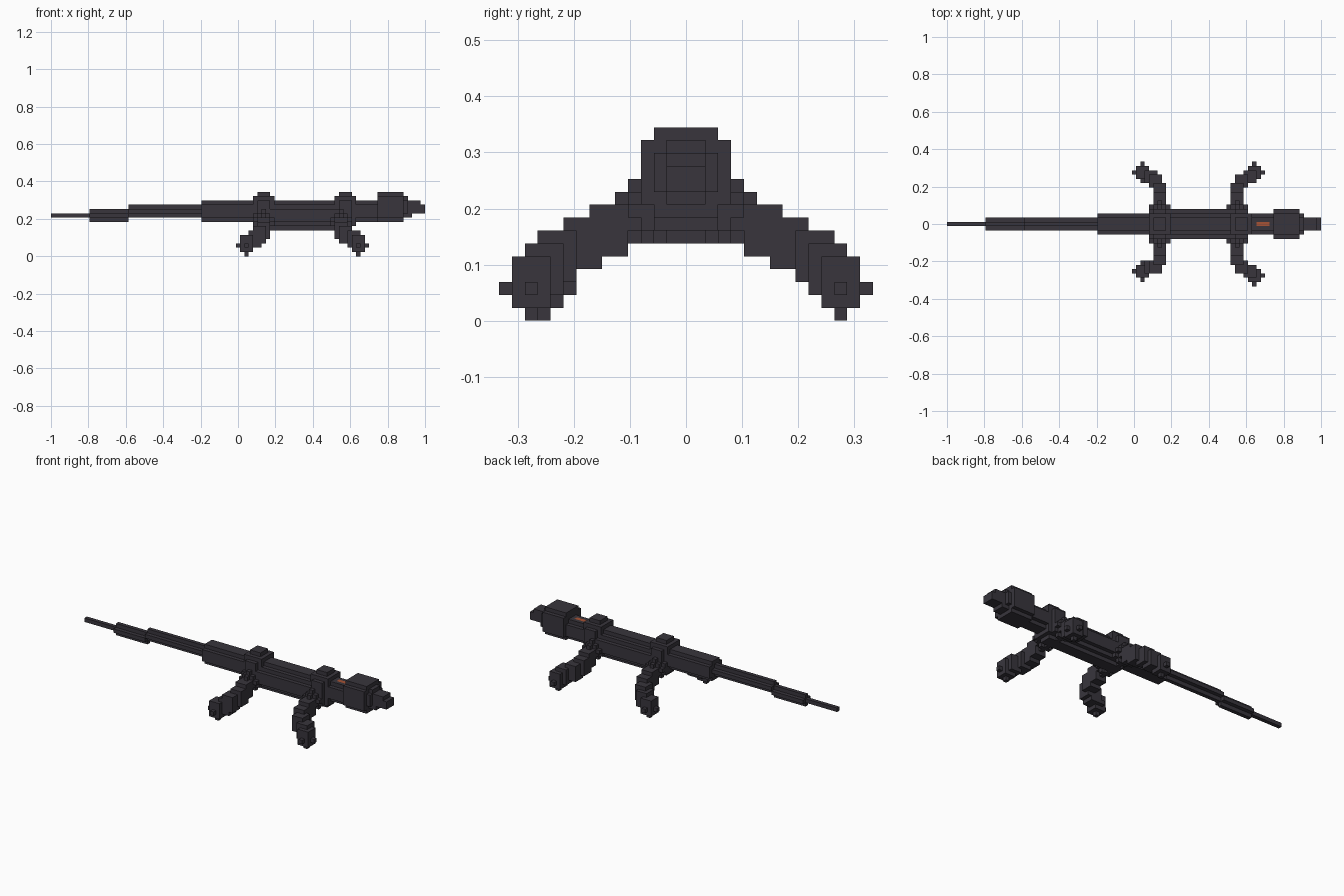
import bpy, bmesh, math
from itertools import product

if "Cube" in bpy.data.objects:
    bpy.data.objects.remove(bpy.data.objects["Cube"], do_unlink=True)

V = 2 / 87            # block size; the grid is 87 x 29 x 15 blocks
MID = 14              # centre row across the body


def material(name, rgb):
    m = bpy.data.materials.new(name)
    m.use_nodes = True
    m.diffuse_color = (*rgb, 1)
    bsdf = next(n for n in m.node_tree.nodes if n.type == 'BSDF_PRINCIPLED')
    bsdf.inputs["Base Color"].default_value = (*rgb, 1)
    bsdf.inputs["Roughness"].default_value = 0.9
    return m


charcoal = material("charcoal", (0.040, 0.036, 0.046))
orange = material("burnt orange", (0.38, 0.085, 0.035))


# Block shapes, each returned as a set of grid cells
def box(x, y, z):
    return set(product(range(*x), range(*y), range(*z)))


def bar(x0, x1, zc, half, limit):
    """Lengthwise bar with a stepped, rounded cross-section."""
    r = range(-half, half + 1)
    return {(x, MID + a, zc + b) for x in range(x0, x1) for a in r for b in r
            if abs(a) + abs(b) <= limit}


def ball(c, d2):
    r = range(-3, 4)
    return {(c[0] + a, c[1] + b, c[2] + d) for a, b, d in product(r, r, r)
            if a * a + b * b + d * d <= d2}


def leg(xs, side, inset=0):
    """Upper joint, stepped limb and a knobbly foot; side is +1 or -1."""
    def row(j):
        return MID + side * j
    cells = ball((xs[0], row(3), 8), 5)
    steps = [(6, 7), (8, 6), (10, 5), (11, 4), (12, 3)]
    for n, (x, (j, z)) in enumerate(zip(xs, steps)):
        j -= inset if n > 2 else 0
        cells |= ball((x, row(j), z), 3) | ball((x, row(j), z - 1), 3)
    return cells | ball((xs[-1], row(12 - inset), 2), 4)


front_xs = (67, 67, 68, 70, 71)
hind_xs = (49, 49, 48, 47, 45)

parts = {
    # Orange mark on the neck
    "neck_mark": box((72, 75), (MID, MID + 1), (12, 13)),
    # Trunk
    "body": bar(51, 67, 9, 3, 4),
    "hips": ball((49, MID, 11), 12) | ball((49, MID, 9), 12),
    "shoulders": ball((68, MID, 11), 12) | ball((68, MID, 9), 12),
    # Neck, head and snout
    "neck": bar(69, 76, 10, 2, 3),
    "head": bar(76, 82, 11, 3, 5) | bar(82, 83, 11, 2, 3),
    "snout": box((83, 84), (13, 16), (9, 13)) | box((83, 86), (13, 16), (10, 13))
    | box((86, 87), (13, 16), (10, 12)),
    # Tail, thinning towards the tip
    "tail_root": bar(35, 47, 10, 2, 3),
    "tail_middle": bar(18, 35, 10, 1, 1),
    "tail_end": bar(9, 18, 9, 1, 1),
    "tail_tip": bar(0, 9, 9, 0, 0),
    # Legs
    "front_left_leg": leg(front_xs, 1),
    "front_right_leg": leg(front_xs, -1),
    "hind_left_leg": leg(hind_xs, 1),
    "hind_right_leg": leg(hind_xs, -1, 1),
}

# Each cell belongs to one part only, so no hidden inner faces are built
solid = set()
for name in parts:
    parts[name] = parts[name] - solid
    solid |= parts[name]


def build(name, cells, mat):
    bm = bmesh.new()
    verts = {}

    def vert(p):
        if p not in verts:
            verts[p] = bm.verts.new((p[0] * V - 1, (p[1] - 14.5) * V, p[2] * V))
        return verts[p]

    for cell in sorted(cells):
        for axis, side in product(range(3), (0, 1)):
            near = list(cell)
            near[axis] += 1 if side else -1
            if tuple(near) in solid:
                continue
            quad = []
            for u, w in ((0, 0), (1, 0), (1, 1), (0, 1)):
                p = list(cell)
                p[axis] += side
                p[(axis + 1) % 3] += u
                p[(axis + 2) % 3] += w
                quad.append(vert(tuple(p)))
            bm.faces.new(quad if side else quad[::-1])
    # Merge flat neighbouring squares into larger faces
    bmesh.ops.dissolve_limit(bm, angle_limit=math.radians(1),
                             verts=bm.verts[:], edges=bm.edges[:])
    mesh = bpy.data.meshes.new(name)
    bm.to_mesh(mesh)
    bm.free()
    mesh.materials.append(mat)
    bpy.context.collection.objects.link(bpy.data.objects.new(name, mesh))


for name, cells in parts.items():
    build(name, cells, orange if name == "neck_mark" else charcoal)
